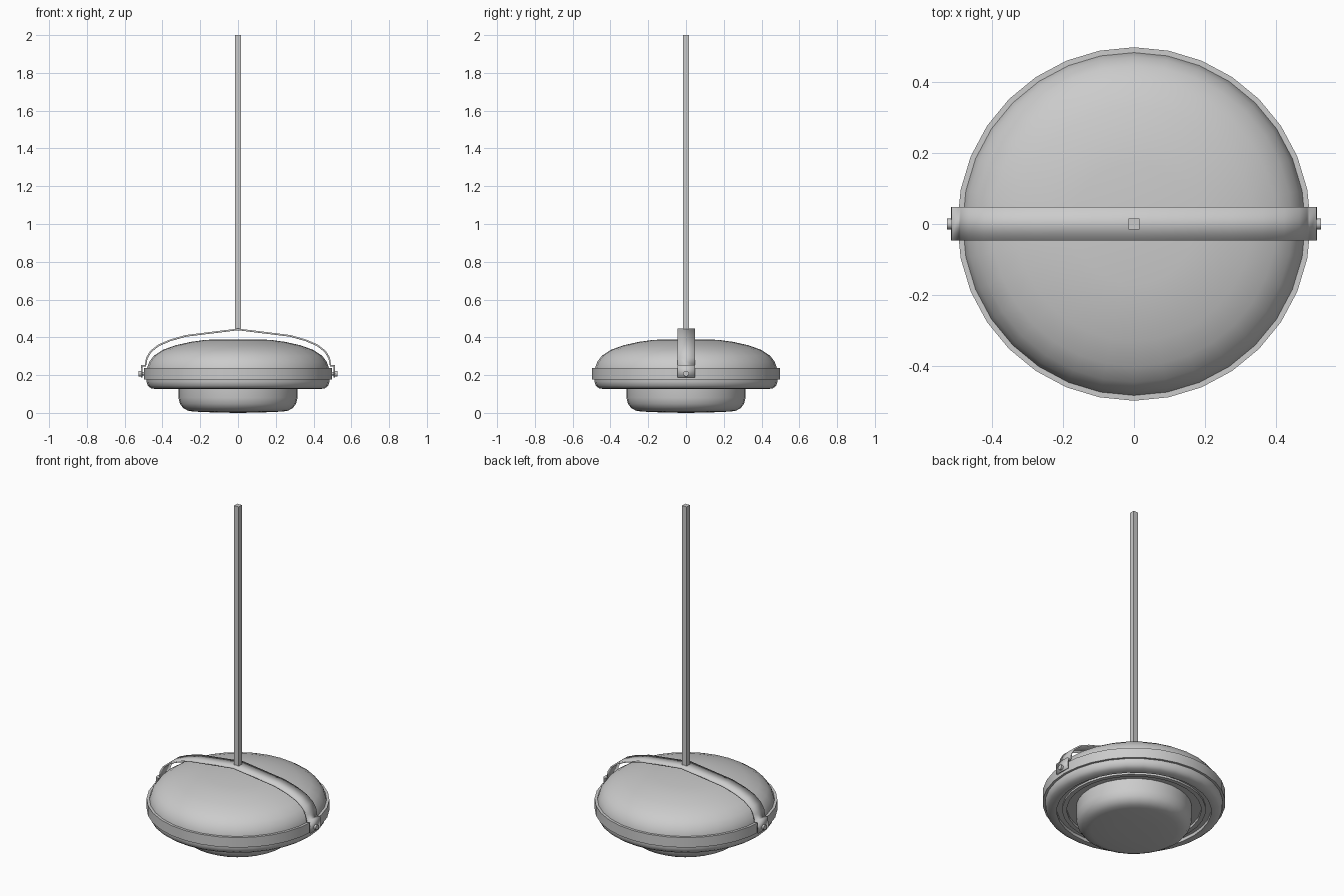
import bpy, bmesh, math

if "Cube" in bpy.data.objects:
    bpy.data.objects.remove(bpy.data.objects["Cube"])

def make(name, bm, angle=None):
    bmesh.ops.recalc_face_normals(bm, faces=bm.faces)
    me = bpy.data.meshes.new(name)
    bm.to_mesh(me)
    bm.free()
    ob = bpy.data.objects.new(name, me)
    bpy.context.collection.objects.link(ob)
    if angle:
        bpy.ops.object.select_all(action='DESELECT')
        ob.select_set(True)
        bpy.context.view_layer.objects.active = ob
        bpy.ops.object.shade_smooth_by_angle(angle=math.radians(angle))
    return ob

def lathe(name, profile, n=32, closed=False, angle=40):
    bm = bmesh.new()
    vs = [bm.verts.new((r, 0, z)) for r, z in profile]
    pairs = list(zip(vs, vs[1:])) + ([(vs[-1], vs[0])] if closed else [])
    edges = [bm.edges.new(p) for p in pairs]
    bmesh.ops.spin(bm, geom=vs + edges, cent=(0, 0, 0), axis=(0, 0, 1),
                   angle=math.tau, steps=n, use_merge=True)
    bmesh.ops.remove_doubles(bm, verts=bm.verts, dist=1e-4)
    return make(name, bm, angle)

# Domed housing with a stepped underside
lathe("lamp_housing", [
    (0, .389), (.17, .387), (.25, .376), (.33, .358), (.40, .333), (.445, .303),
    (.47, .27), (.482, .235), (.484, .165), (.477, .143), (.46, .13), (.43, .126),
    (.42, .126), (.42, .145), (.39, .145), (.39, .134), (.365, .134),
    (.365, .15), (.30, .15), (0, .15)])

# Rounded diffuser
lathe("diffuser", [
    (0, .15), (.315, .15), (.315, .08), (.307, .048), (.29, .025),
    (.265, .012), (.235, .007), (.12, .002), (0, 0)])

# Clamping band
lathe("band", [(.482, .178), (.497, .178), (.497, .238), (.482, .238)],
      closed=True, angle=30)

# Bent carrying strap
half = [(.275, .408), (.36, .384), (.42, .358), (.462, .325), (.483, .29),
        (.490, .25), (.51, .25), (.51, .187)]
path = [(-x, z) for x, z in reversed(half)] + [(0, .442)] + half
bm = bmesh.new()
rows = [[bm.verts.new((x, y, z)) for y in (-.046, .048)] for x, z in path]
for a, b in zip(rows, rows[1:]):
    bm.faces.new((a[0], b[0], b[1], a[1]))
strap = make("strap", bm, 30)
mod = strap.modifiers.new("thickness", 'SOLIDIFY')
mod.thickness = .009
mod.offset = 0

# Side screws: shank and head
for s, side in ((-1, "left"), (1, "right")):
    for part, x0, x1, r in (("shank", .48, .517, .009), ("head", .513, .526, .015)):
        bpy.ops.mesh.primitive_cylinder_add(
            vertices=16, radius=r, depth=x1 - x0,
            location=(s * (x0 + x1) / 2, 0, .208), rotation=(0, math.pi / 2, 0))
        bpy.context.object.name = f"{side}_screw_{part}"
        bpy.ops.object.shade_smooth_by_angle(angle=math.radians(40))

# Square hanging rod
bpy.ops.mesh.primitive_cube_add(size=1, location=(0, 0, 1.22))
rod = bpy.context.object
rod.name = "hanging_rod"
rod.scale = (.03, .03, 1.56)
